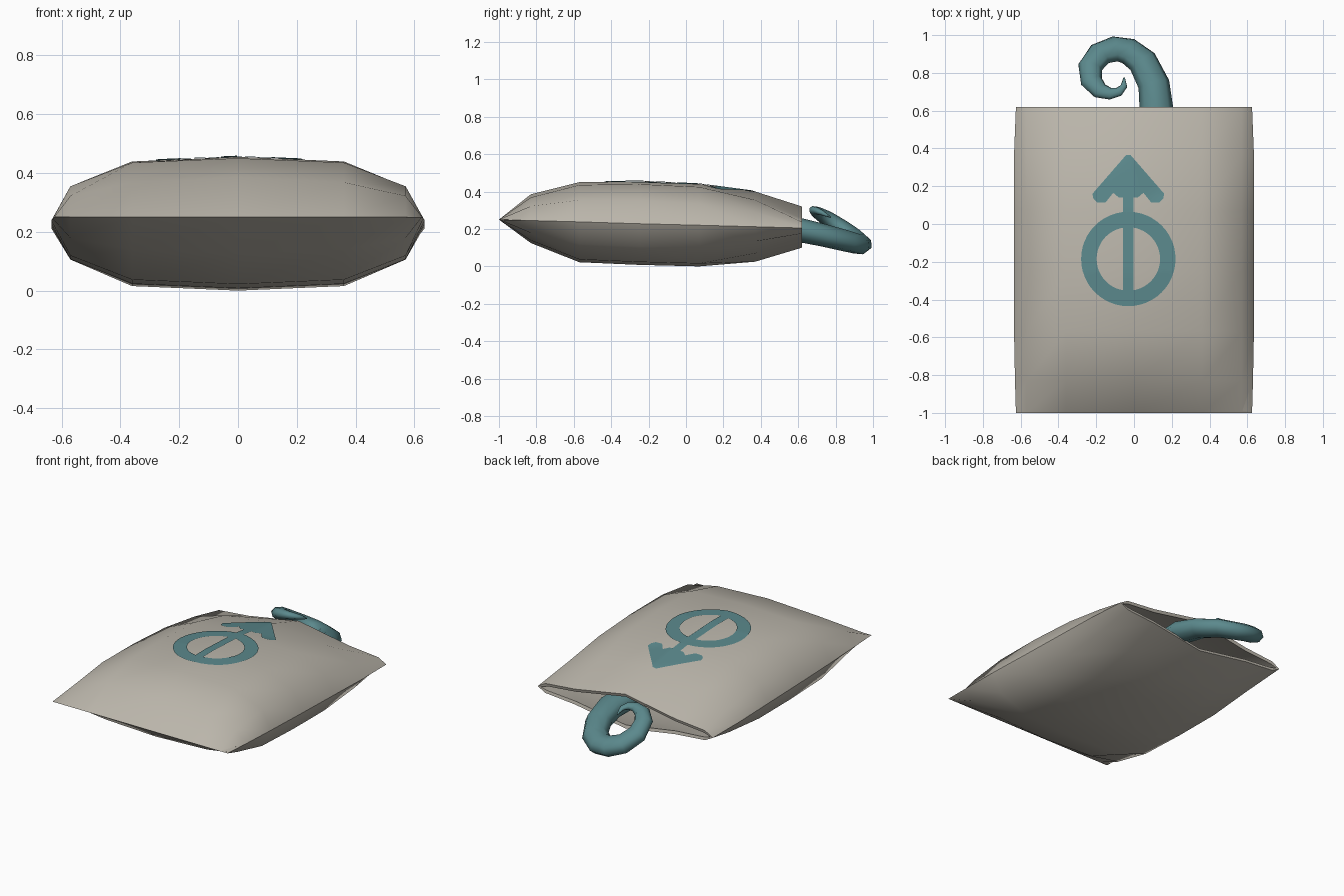
import bpy, bmesh, math
from mathutils import Vector
from mathutils.bvhtree import BVHTree

if "Cube" in bpy.data.objects:
    bpy.data.objects.remove(bpy.data.objects["Cube"])


def material(name, rgb):
    m = bpy.data.materials.new(name)
    m.diffuse_color = (*rgb, 1)
    m.use_nodes = True
    m.node_tree.nodes["Principled BSDF"].inputs["Base Color"].default_value = m.diffuse_color
    return m


GREY = material("warm grey cloth", (0.50, 0.47, 0.41))
TEAL = material("dull teal", (0.105, 0.25, 0.265))


def make_object(name, bm, mat, angle=45, thickness=0):
    mesh = bpy.data.meshes.new(name)
    bm.to_mesh(mesh)
    ob = bpy.data.objects.new(name, mesh)
    bpy.context.collection.objects.link(ob)
    mesh.materials.append(mat)
    bpy.ops.object.select_all(action='DESELECT')
    ob.select_set(True)
    bpy.context.view_layer.objects.active = ob
    if thickness:
        mod = ob.modifiers.new("cloth thickness", 'SOLIDIFY')
        mod.thickness = thickness
        mod.offset = -1
        bpy.ops.object.modifier_apply(modifier=mod.name)
    bpy.ops.object.shade_smooth_by_angle(angle=math.radians(angle))
    return ob


def loft(bm, rings):
    """Join closed rings of points with quads."""
    rows = [[bm.verts.new(p) for p in r] for r in rings]
    for a, b in zip(rows, rows[1:]):
        n = len(a)
        for i in range(n):
            j = (i + 1) % n
            bm.faces.new((a[i], a[j], b[j], b[i]))
    return rows


# Bag: pinched at the front, puffed in the middle, open mouth at the back
# y, half width, seam z, top z, bottom z, height share at x=.36 and x=.57
ROWS = [
    (-1.00, 0.625, 0.250, 0.250, 0.250, 0.00, 0.00),
    (-0.83, 0.630, 0.245, 0.385, 0.125, 0.88, 0.55),
    (-0.57, 0.635, 0.238, 0.450, 0.022, 0.93, 0.55),
    (-0.25, 0.635, 0.228, 0.455, 0.008, 0.93, 0.55),
    (0.07, 0.635, 0.220, 0.440, 0.000, 0.93, 0.52),
    (0.37, 0.635, 0.212, 0.400, 0.025, 0.76, 0.42),
    (0.62, 0.625, 0.205, 0.320, 0.100, 0.45, 0.28),
]
rings = []
for y, w, zs, zt, zb, f1, f2 in ROWS:
    half = [(-0.57, f2), (-0.36, f1), (0, 1), (0.36, f1), (0.57, f2)]
    ring = [(-w, y, zs)] + [(x, y, zs + (zt - zs) * f) for x, f in half]
    ring += [(w, y, zs)] + [(x, y, zs + (zb - zs) * f) for x, f in reversed(half)]
    rings.append(ring)
bm = bmesh.new()
loft(bm, rings)
bmesh.ops.remove_doubles(bm, verts=bm.verts, dist=0.0005)
bmesh.ops.recalc_face_normals(bm, faces=bm.faces)
if sum(f.normal.z * (f.calc_center_median().z - 0.22) for f in bm.faces) < 0:
    bmesh.ops.reverse_faces(bm, faces=bm.faces)
bag_surface = BVHTree.FromBMesh(bm)
make_object("bag", bm, GREY, 45, 0.02)
bm.free()

# Painted emblem: ring, bar and arrowhead draped on the upper side
CX, CY = -0.03, -0.185
bm = bmesh.new()


def flat_polygon(points):
    bm.faces.new([bm.verts.new((x, y, 0)) for x, y in points])


N = 48
for i in range(N):
    a, b = (2 * math.pi * k / N for k in (i, i + 1))
    flat_polygon([(CX + r * math.cos(t), CY + r * math.sin(t))
                  for r, t in ((0.168, a), (0.25, a), (0.25, b), (0.168, b))])
flat_polygon([(CX - 0.027, -0.36), (CX + 0.027, -0.36),
              (CX + 0.027, 0.17), (CX - 0.027, 0.17)])
barb = [(0.012, 0.365), (0.19, 0.16), (0.185, 0.135), (0.165, 0.115),
        (0.12, 0.115), (0.08, 0.165), (0.05, 0.14), (0.027, 0.14)]
flat_polygon([(CX - x, y) for x, y in reversed(barb)][::-1][::1]
             + [(CX + x, y) for x, y in reversed(barb)])
bmesh.ops.triangulate(bm, faces=[f for f in bm.faces if len(f.verts) > 4])
for axis, start, count in ((0, -0.28, 13), (1, -0.45, 21)):
    for k in range(count):
        co, no = [0, 0, 0], [0, 0, 0]
        co[axis], no[axis] = start + 0.04 * k, 1
        bmesh.ops.bisect_plane(bm, geom=bm.verts[:] + bm.edges[:] + bm.faces[:],
                               plane_co=co, plane_no=no)
for v in bm.verts:
    hit = bag_surface.ray_cast(Vector((v.co.x, v.co.y, 2)), Vector((0, 0, -1)))
    v.co.z = hit[0].z + 0.004
bm.normal_update()
bmesh.ops.reverse_faces(bm, faces=[f for f in bm.faces if f.normal.z < 0])
make_object("emblem", bm, TEAL)
bm.free()

# Tentacle curling out of the mouth: x, y, z, half width
PATH = [
    (0.10, 0.30, 0.205, 0.085), (0.12, 0.60, 0.196, 0.090),
    (0.105, 0.74, 0.165, 0.084), (0.045, 0.86, 0.135, 0.080),
    (-0.03, 0.915, 0.120, 0.076), (-0.10, 0.927, 0.128, 0.073),
    (-0.18, 0.90, 0.155, 0.069), (-0.232, 0.83, 0.205, 0.065),
    (-0.225, 0.755, 0.255, 0.058), (-0.18, 0.705, 0.285, 0.046),
    (-0.125, 0.69, 0.297, 0.034), (-0.08, 0.70, 0.297, 0.026),
    (-0.053, 0.73, 0.285, 0.018), (-0.052, 0.775, 0.262, 0.004),
]
up = Vector((0, 0.4, 0.92)).normalized()
rings = []
for i, (x, y, z, r) in enumerate(PATH):
    a, b = PATH[max(i - 1, 0)], PATH[min(i + 1, len(PATH) - 1)]
    t = (Vector(b[:3]) - Vector(a[:3])).normalized()
    side = t.cross(up).normalized()
    nrm = side.cross(t)
    rings.append([Vector((x, y, z)) + side * r * math.cos(k * math.pi / 4)
                  + nrm * r * 0.72 * math.sin(k * math.pi / 4) for k in range(8)])
bm = bmesh.new()
rows = loft(bm, rings)
bm.faces.new(rows[0])
bm.faces.new(rows[-1])
bmesh.ops.recalc_face_normals(bm, faces=bm.faces)
make_object("tentacle", bm, TEAL, 65)
bm.free()
